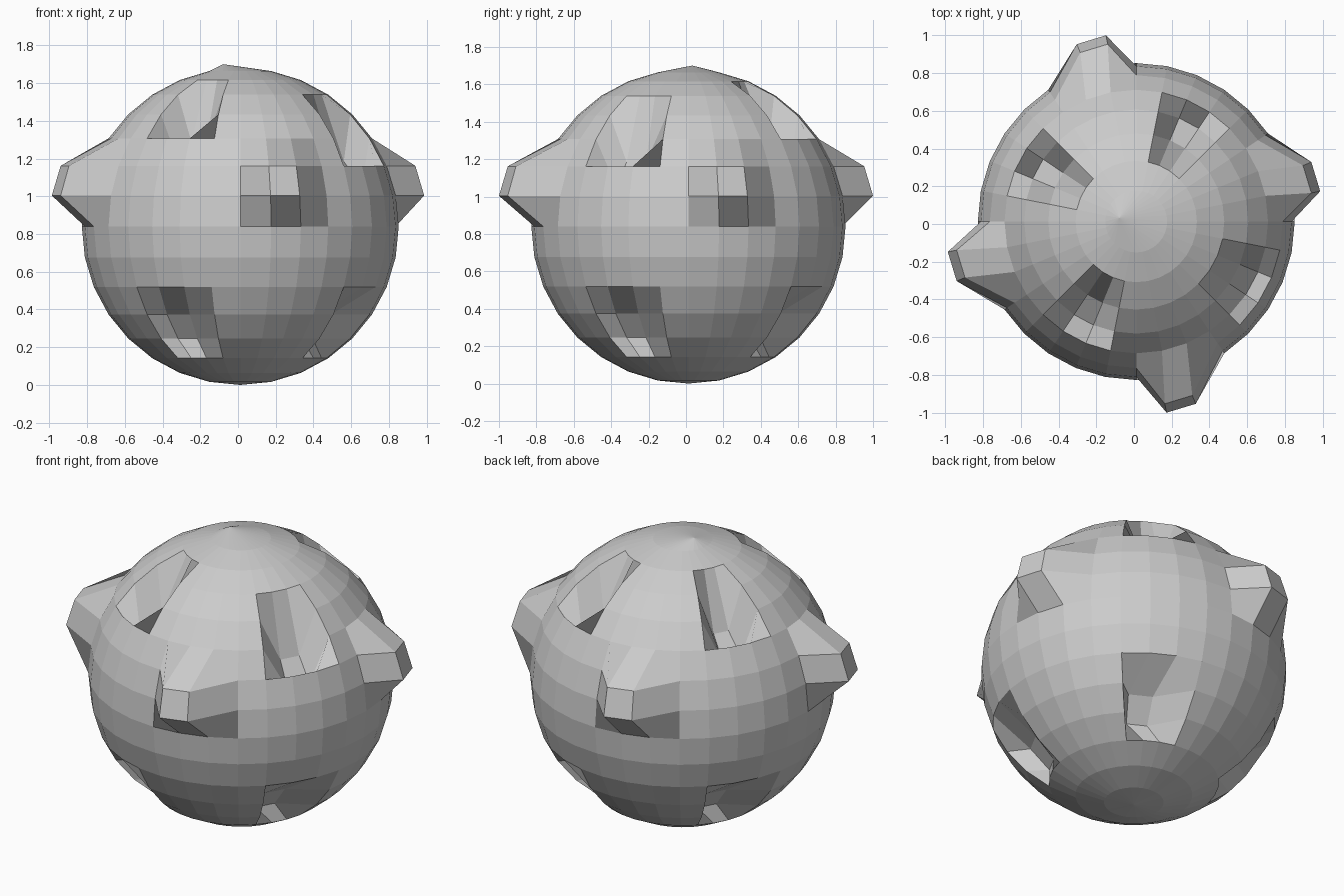
import bpy, bmesh
from math import pi, sin, cos
from mathutils import Vector

if "Cube" in bpy.data.objects:
    bpy.data.objects.remove(bpy.data.objects["Cube"])

R = 0.84
CENTRE = Vector((0.012, 0.013, R))
STEP = pi / 16          # both the segments and the rings are 11.25 degrees apart

bm = bmesh.new()
bmesh.ops.create_uvsphere(bm, u_segments=32, v_segments=16, radius=R)
rest = {v: v.co.copy() for v in bm.verts}


def grid_vert(ring, seg):
    """Sphere vertex by ring above the equator and segment from +x."""
    a, e = seg * STEP, ring * STEP
    p = Vector((cos(e) * cos(a), cos(e) * sin(a), sin(e))) * R
    return min(rest, key=lambda v: (rest[v] - p).length_squared)


def push(rings, segs, offset):
    for r in rings:
        for s in segs:
            grid_vert(r, s).co += Vector(offset)


# four sides: right, back, left, front; each has a knob, upper pit and lower pit
sides = [
    ((1, 0), 0.167, 3),
    ((0, 1), 0.179, 4),
    ((-1, 0), 0.191, 4),
    ((0, -1), 0.205, 4),
]
for i, ((dx, dy), knob, ring) in enumerate(sides):
    base = i * 8
    # knob pulled straight outwards
    push((1, 2), (base + 1, base + 2), (dx * knob, dy * knob, 0))
    # upper pit pressed straight down
    push((ring, ring + 1) if ring == 4 else (3, 4), (base - 2, base - 3), (0, 0, -0.25))
    # lower pit pressed straight in
    push((-3, -4), (base - 2, base - 3), (-dx * 0.165, -dy * 0.165, 0))

# off-centre peak
grid_vert(8, 0).co += Vector((-0.09, 0.02, 0.02))

bmesh.ops.translate(bm, verts=bm.verts, vec=CENTRE)
mesh = bpy.data.meshes.new("dented_ball")
bm.to_mesh(mesh)
bm.free()
ball = bpy.data.objects.new("dented_ball", mesh)
bpy.context.collection.objects.link(ball)
